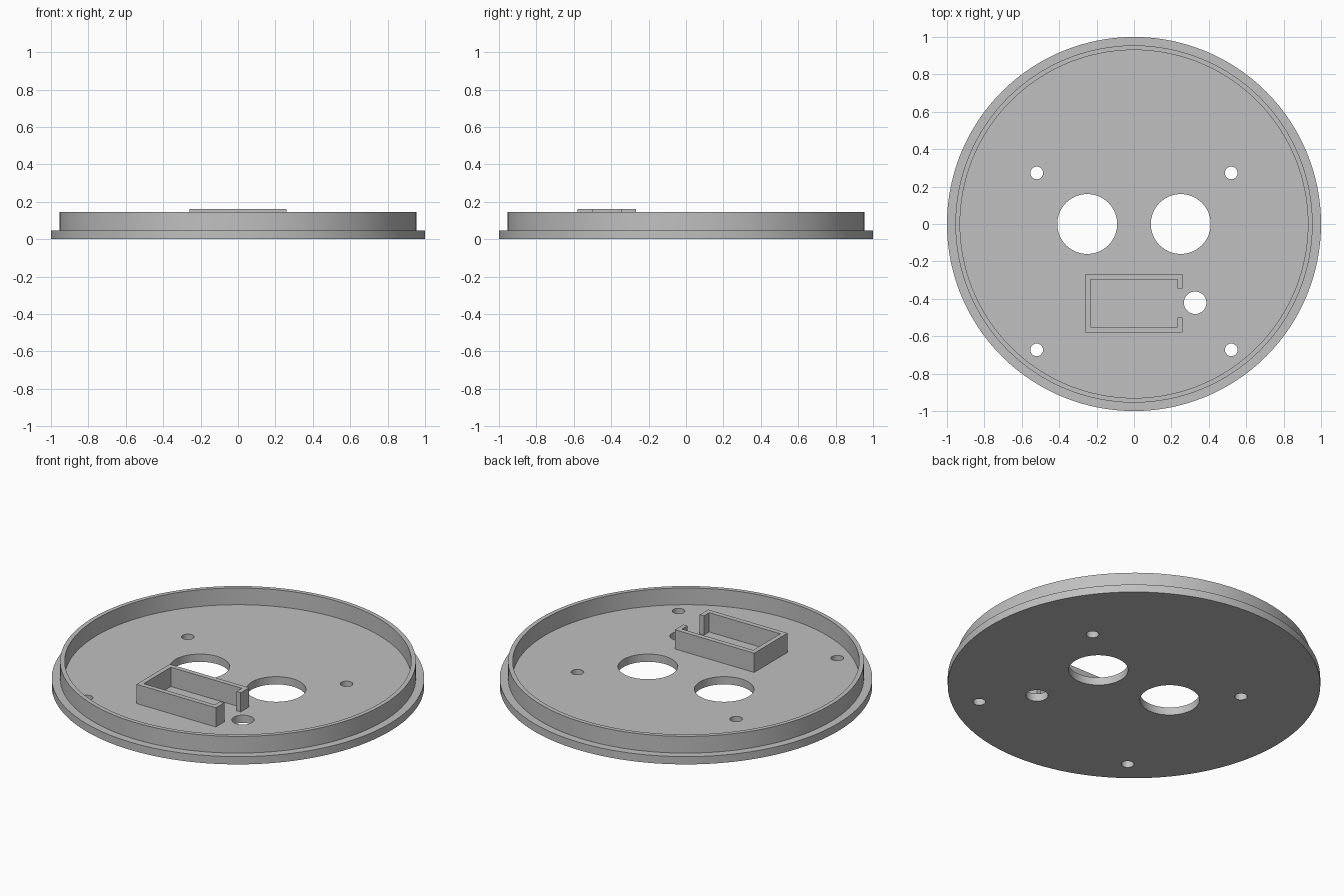
import bpy, bmesh, math

cube = bpy.data.objects.get("Cube")
if cube:
    bpy.data.objects.remove(cube, do_unlink=True)

grey = bpy.data.materials.new("plain_grey")
grey.use_nodes = True
colour = (0.53, 0.53, 0.53, 1)
grey.diffuse_color = colour
grey.node_tree.nodes["Principled BSDF"].inputs["Base Color"].default_value = colour


def circle(x, y, radius, sides=64):
    steps = [2 * math.pi * i / sides for i in range(sides)]
    return [(x + radius * math.cos(a), y + radius * math.sin(a)) for a in steps]


def extruded(name, outlines, bottom, top):
    """Extrude filled outlines; outlines inside the first become holes."""
    curve = bpy.data.curves.new(name + "_profile", "CURVE")
    curve.dimensions = "2D"
    curve.fill_mode = "BOTH"
    curve.extrude = (top - bottom) / 2
    for points in outlines:
        spline = curve.splines.new("POLY")
        spline.points.add(len(points) - 1)
        for point, (x, y) in zip(spline.points, points):
            point.co = (x, y, 0, 1)
        spline.use_cyclic_u = True
    helper = bpy.data.objects.new(name + "_helper", curve)
    bpy.context.collection.objects.link(helper)
    bpy.context.view_layer.update()
    mesh = bpy.data.meshes.new_from_object(
        helper.evaluated_get(bpy.context.evaluated_depsgraph_get()))
    bpy.data.objects.remove(helper, do_unlink=True)

    # Weld the caps to the walls and lift to height
    bm = bmesh.new()
    bm.from_mesh(mesh)
    bmesh.ops.remove_doubles(bm, verts=bm.verts, dist=0.0001)
    bmesh.ops.recalc_face_normals(bm, faces=bm.faces)
    bmesh.ops.translate(bm, verts=bm.verts, vec=(0, 0, (top + bottom) / 2))
    bm.to_mesh(mesh)
    bm.free()
    mesh.materials.clear()
    mesh.materials.append(grey)

    obj = bpy.data.objects.new(name, mesh)
    bpy.context.collection.objects.link(obj)
    bpy.ops.object.select_all(action="DESELECT")
    obj.select_set(True)
    bpy.context.view_layer.objects.active = obj
    bpy.ops.object.shade_smooth_by_angle(angle=math.radians(30))
    return obj


FLOOR = 0.046

# Base plate with two large openings, four screw holes and a cable hole
holes = [circle(0.327, -0.421, 0.06)]
for side in (-1, 1):
    holes.append(circle(side * 0.25, 0, 0.16))
    holes += [circle(side * 0.52, y, 0.034, 32) for y in (0.273, -0.673)]
extruded("base_plate", [circle(0, 0, 1, 128)] + holes, 0, FLOOR)

# Raised rim standing just inside the plate edge
extruded("rim", [circle(0, 0, 0.955, 128), circle(0, 0, 0.93, 128)], FLOOR - 0.004, 0.145)

# Open-sided holder: half outline mirrored about its middle line
middle = -0.423
half = [(0.26, 0.077), (0.26, 0.156), (-0.26, 0.156)]
inner_half = [(-0.233, 0.127), (0.233, 0.127), (0.233, 0.077)]
outer = half + [(x, -y) for x, y in reversed(half)]
inner = [(x, -y) for x, y in reversed(inner_half)] + inner_half
outline = [(x, middle + y) for x, y in outer + inner]
extruded("holder", [outline], FLOOR - 0.004, 0.16)
